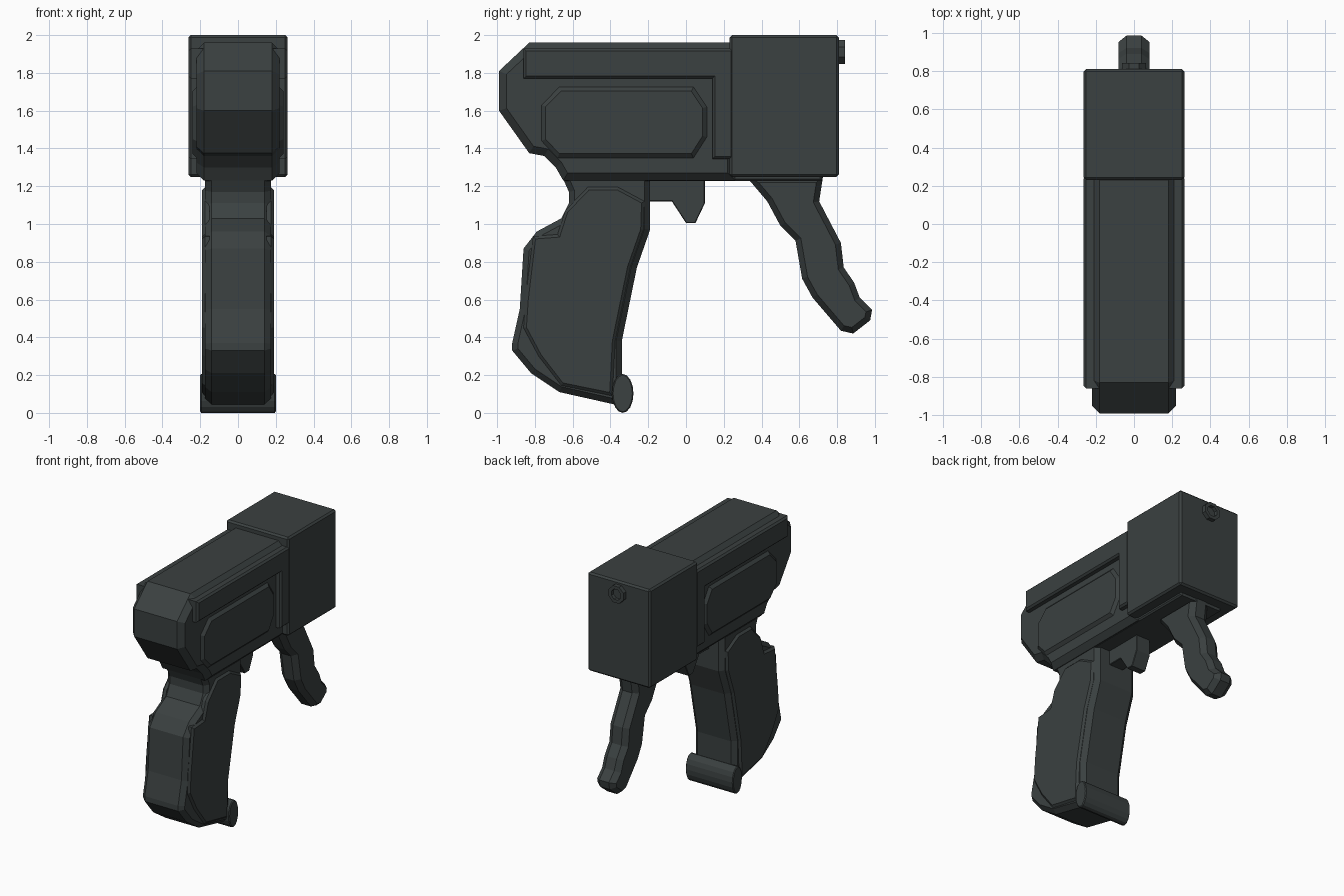
import bpy, bmesh, math
from mathutils import Vector

if "Cube" in bpy.data.objects:
    bpy.data.objects.remove(bpy.data.objects["Cube"])

mat = bpy.data.materials.new("dark_gunmetal")
mat.diffuse_color = (0.043, 0.052, 0.052, 1)
mat.use_nodes = True
mat.node_tree.nodes["Principled BSDF"].inputs["Base Color"].default_value = mat.diffuse_color


def finish(name, bm):
    bmesh.ops.recalc_face_normals(bm, faces=bm.faces[:])
    me = bpy.data.meshes.new(name)
    bm.to_mesh(me)
    bm.free()
    me.materials.append(mat)
    ob = bpy.data.objects.new(name, me)
    bpy.context.collection.objects.link(ob)
    return ob


def inset(pts, d):
    """Mitred inward offset of a closed outline."""
    n = len(pts)
    P = [Vector(p) for p in pts]
    area = sum(P[i].x * P[(i + 1) % n].y - P[(i + 1) % n].x * P[i].y for i in range(n))
    s = 1 if area > 0 else -1
    out = []
    for i in range(n):
        e1 = (P[i] - P[i - 1]).normalized()
        e2 = (P[(i + 1) % n] - P[i]).normalized()
        n1, n2 = Vector((-e1.y, e1.x)) * s, Vector((-e2.y, e2.x)) * s
        out.append(P[i] + (n1 + n2) * (d / (1 + n1.dot(n2))))
    return out


def slab(name, pts, x0, x1, c, d=None, both=True):
    """Side outline (y, z) extruded along x, chamfered by c at x1 (and at x0)."""
    d = c if d is None else d
    small = inset(pts, d)
    rings = [(x0, small), (x0 + c, pts)] if both else [(x0, pts)]
    rings += [(x1 - c, pts), (x1, small)]
    bm = bmesh.new()
    vs = [[bm.verts.new((x, p[0], p[1])) for p in r] for x, r in rings]
    n = len(pts)
    for a, b in zip(vs, vs[1:]):
        for i in range(n):
            j = (i + 1) % n
            bm.faces.new((a[i], a[j], b[j], b[i]))
    bm.faces.new(vs[0])
    bm.faces.new(vs[-1])
    return finish(name, bm)


def side_pair(name, pts, x0, x1, c, d=None):
    ob = slab(name, pts, x0, x1, c, d, both=False)
    m = ob.modifiers.new("mirror", 'MIRROR')
    m.use_axis = (True, False, False)


def box(name, x, y0, y1, z0, z1, bev):
    slab(name, [(y0, z0), (y1, z0), (y1, z1), (y0, z1)], -x, x, bev)


# main receiver with chamfered nose
slab("receiver", [(-.99, 1.60), (-.99, 1.81), (-.83, 1.96), (.26, 1.96), (.26, 1.23),
                  (-.65, 1.23), (-.69, 1.30), (-.75, 1.36), (-.83, 1.375)],
     -.22, .22, .04)

# rear block, bevelled on every edge
bm = bmesh.new()
bmesh.ops.create_cube(bm, size=1)
for v in bm.verts:
    v.co = (v.co.x * .526, .52 + v.co.y * .58, 1.625 + v.co.z * .75)
bmesh.ops.bevel(bm, geom=bm.edges[:], offset=.013, segments=1, affect='EDGES')
finish("rear_block", bm)

# raised L-shaped side rails and octagonal side panels
side_pair("side_rail", [(-.86, 1.77), (-.86, 1.93), (.25, 1.93), (.25, 1.345),
                        (.14, 1.345), (.14, 1.77)], .17, .263, .013)
side_pair("side_panel", [(-.765, 1.44), (-.765, 1.63), (-.67, 1.725), (.04, 1.725),
                         (.11, 1.62), (.11, 1.46), (.04, 1.35), (-.68, 1.35)],
          .2, .24, .02, .022)

# underside plate
box("underside_plate", .18, -.64, .72, 1.228, 1.27, .01)

# main grip, its side panels and the pin at its foot
slab("grip", [(-.66, 1.26), (-.62, 1.17), (-.62, 1.11), (-.66, 1.03), (-.79, .96),
              (-.86, .87), (-.88, .55), (-.92, .37), (-.92, .33), (-.82, .21),
              (-.67, .11), (-.38, .045), (-.34, .10), (-.34, .38), (-.26, .77),
              (-.19, .97), (-.19, 1.26)], -.175, .175, .035, .03)
side_pair("grip_panel", [(-.64, 1.07), (-.52, 1.195), (-.36, 1.195), (-.22, 1.12),
                         (-.225, .97), (-.295, .77), (-.375, .38), (-.39, .09),
                         (-.66, .145), (-.78, .30), (-.86, .45), (-.85, .60),
                         (-.81, .935), (-.68, .945)], .15, .19, .015)
pin = [(-.335 + .057 * math.cos(a * math.tau / 16), .103 + .103 * math.sin(a * math.tau / 16))
       for a in range(16)]
slab("grip_foot_pin", pin, -.2, .2, .006)

# trigger
slab("trigger", [(-.2, 1.25), (-.2, 1.12), (-.075, 1.12), (0, 1.005), (.05, 1.005),
                 (.10, 1.11), (.10, 1.25)], -.06, .06, .004)

# wavy rear handle
slab("rear_handle", [(.32, 1.25), (.43, 1.12), (.50, .99), (.58, .91), (.615, .71),
                     (.67, .61), (.82, .435), (.885, .42), (.975, .49), (.985, .545),
                     (.92, .61), (.89, .69), (.835, .77), (.82, .90), (.705, 1.12),
                     (.725, 1.25)], -.08, .08, .04, .03)

# recessed octagonal knob on the back
bm = bmesh.new()
rings = []
for r, y in ((.068, .79), (.068, .842), (.042, .842), (.042, .815)):
    rings.append([bm.verts.new((r * math.cos((a + .5) * math.tau / 8), y,
                                1.91 + r * math.sin((a + .5) * math.tau / 8)))
                  for a in range(8)])
for a, b in zip(rings, rings[1:]):
    for i in range(8):
        j = (i + 1) % 8
        bm.faces.new((a[i], a[j], b[j], b[i]))
bm.faces.new(rings[0])
bm.faces.new(rings[-1])
finish("back_knob", bm)
